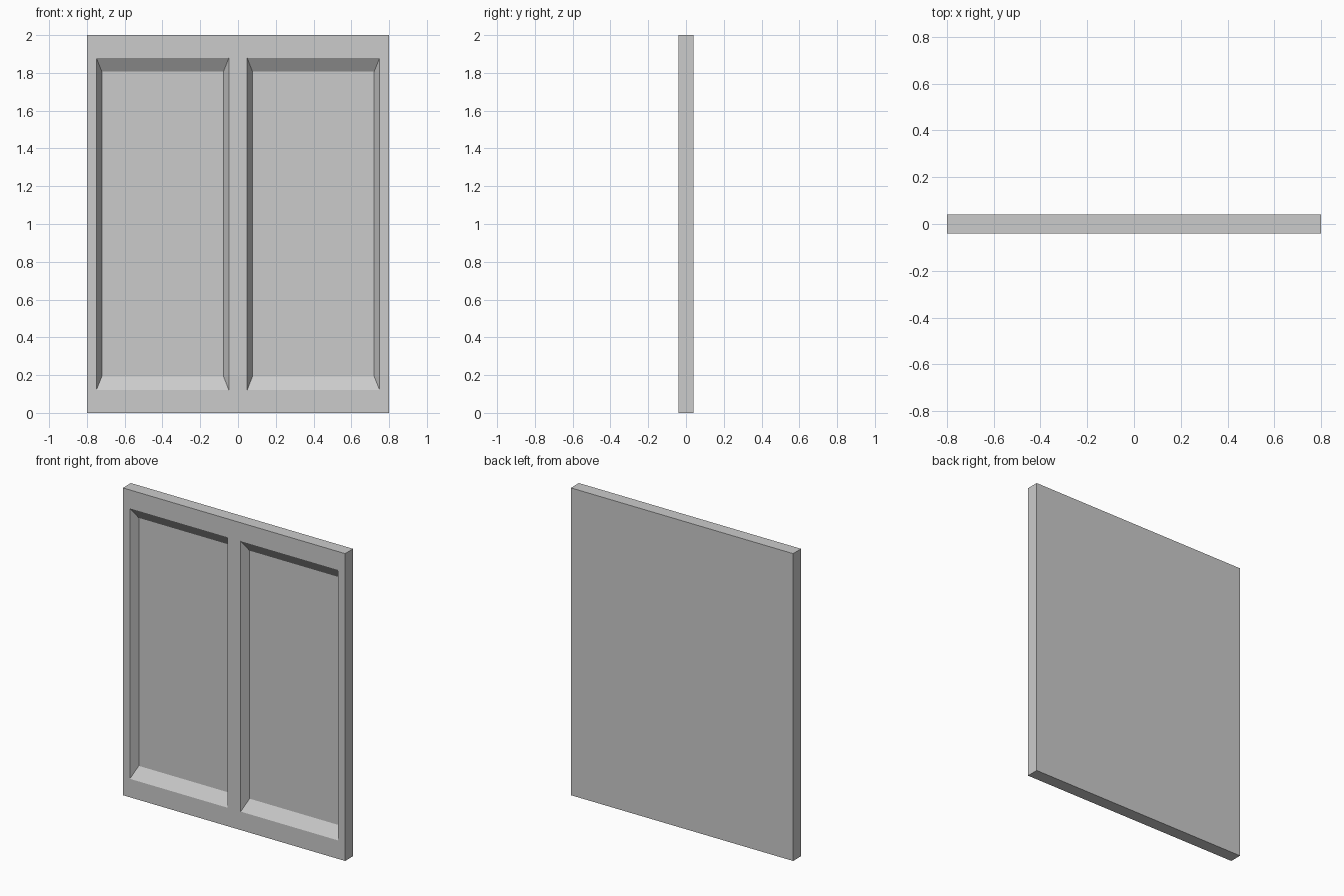
import bpy, bmesh
from mathutils import Vector, Matrix

if "Cube" in bpy.data.objects:
    bpy.data.objects.remove(bpy.data.objects["Cube"])

W, T, H = 1.6, 0.082, 2.0
X_CUTS = (-0.75, -0.048, 0.048, 0.75)
Z_CUTS = (0.12, 1.88)
DEPTH, TAPER = 0.05, 0.917

# Slab standing on the ground
bm = bmesh.new()
bmesh.ops.create_cube(bm, size=1, matrix=Matrix.Translation((0, 0, H / 2)) @ Matrix.Diagonal((W, T, H, 1)))


def cut(co, axis):
    bmesh.ops.bisect_plane(bm, geom=bm.verts[:] + bm.edges[:] + bm.faces[:],
                           plane_co=co, plane_no=axis)


# Lines dividing stiles, rails and panels
for x in X_CUTS:
    cut((x, 0, 0), (1, 0, 0))
for z in Z_CUTS:
    cut((0, 0, z), (0, 0, 1))


def is_panel(f):
    c = f.calc_center_median()
    return (c.y < -T / 2 + 1e-4 and Z_CUTS[0] < c.z < Z_CUTS[1]
            and X_CUTS[2] < abs(c.x) < X_CUTS[3])


# Two recessed panels with sloping borders
bm.normal_update()
for face in [f for f in bm.faces if is_panel(f)]:
    inner = bmesh.ops.extrude_discrete_faces(bm, faces=[face])["faces"][0]
    c = inner.calc_center_median()
    for v in inner.verts:
        v.co = c + (v.co - c) * TAPER + Vector((0, DEPTH, 0))

bmesh.ops.recalc_face_normals(bm, faces=bm.faces[:])
mesh = bpy.data.meshes.new("double_door")
bm.to_mesh(mesh)
bm.free()
bpy.context.collection.objects.link(bpy.data.objects.new("double_door", mesh))
